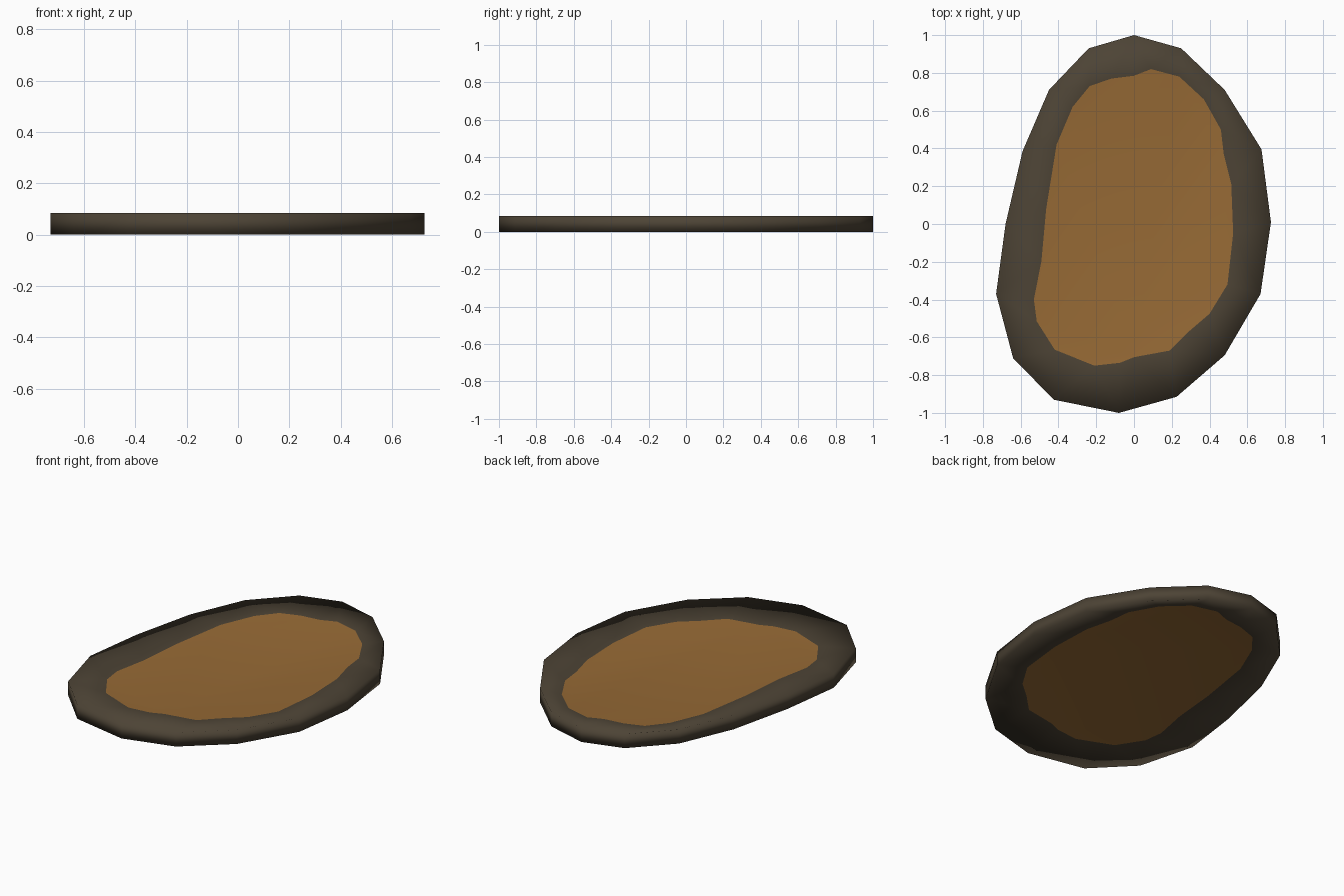
import bpy, bmesh

if "Cube" in bpy.data.objects:
    bpy.data.objects.remove(bpy.data.objects["Cube"])

HEIGHT = 0.085
DISH = 0.028  # how far both inner faces sink below the rim

# Outline of the slice and of its inner face, clockwise from the back
OUTER = [(0, 1), (.25, .93), (.48, .71), (.675, .395), (.725, .01), (.67, -.37),
         (.48, -.695), (.225, -.915), (-.08, -1), (-.425, -.93), (-.64, -.71),
         (-.73, -.37), (-.68, 0), (-.59, .385), (-.45, .71), (-.24, .93)]
INNER = [(0, .785), (.09, .82), (.24, .78), (.37, .66), (.46, .5), (.475, .37),
         (.515, .21), (.525, -.05), (.495, -.32), (.4, -.475), (.295, -.565),
         (.19, -.67), (0, -.705), (-.075, -.735), (-.21, -.75), (-.42, -.665),
         (-.515, -.515), (-.53, -.4), (-.49, -.195), (-.465, .08), (-.41, .42),
         (-.325, .62), (-.235, .73), (-.12, .77)]


def material(name, rgb):
    m = bpy.data.materials.new(name)
    m.diffuse_color = (*rgb, 1)
    m.use_nodes = True
    m.node_tree.nodes["Principled BSDF"].inputs["Base Color"].default_value = m.diffuse_color
    return m


def loop(bm, points, z):
    verts = [bm.verts.new((x, y, z)) for x, y in points]
    edges = [bm.edges.new((v, verts[i - 1])) for i, v in enumerate(verts)]
    return verts, edges


bm = bmesh.new()
rims = []
for z, sunk in ((0, DISH), (HEIGHT, HEIGHT - DISH)):
    outer, outer_edges = loop(bm, OUTER, z)
    inner, inner_edges = loop(bm, INNER, sunk)
    # Dark ring sloping down to the inner face
    bmesh.ops.bridge_loops(bm, edges=outer_edges + inner_edges)
    # Light inner face
    bm.faces.new(inner).material_index = 1
    rims.append(outer)

# Outer side wall
low, high = rims
for i in range(len(low)):
    bm.faces.new((low[i - 1], low[i], high[i], high[i - 1]))

for f in bm.faces:
    f.smooth = True
    if len(f.verts) <= 4:
        f.material_index = 0
bmesh.ops.recalc_face_normals(bm, faces=bm.faces[:])

mesh = bpy.data.meshes.new("dished_slab")
bm.to_mesh(mesh)
bm.free()
mesh.materials.append(material("dark rim brown", (.074, .057, .036)))
mesh.materials.append(material("warm inner brown", (.31, .145, .036)))
slab = bpy.data.objects.new("dished_slab", mesh)
bpy.context.collection.objects.link(slab)
